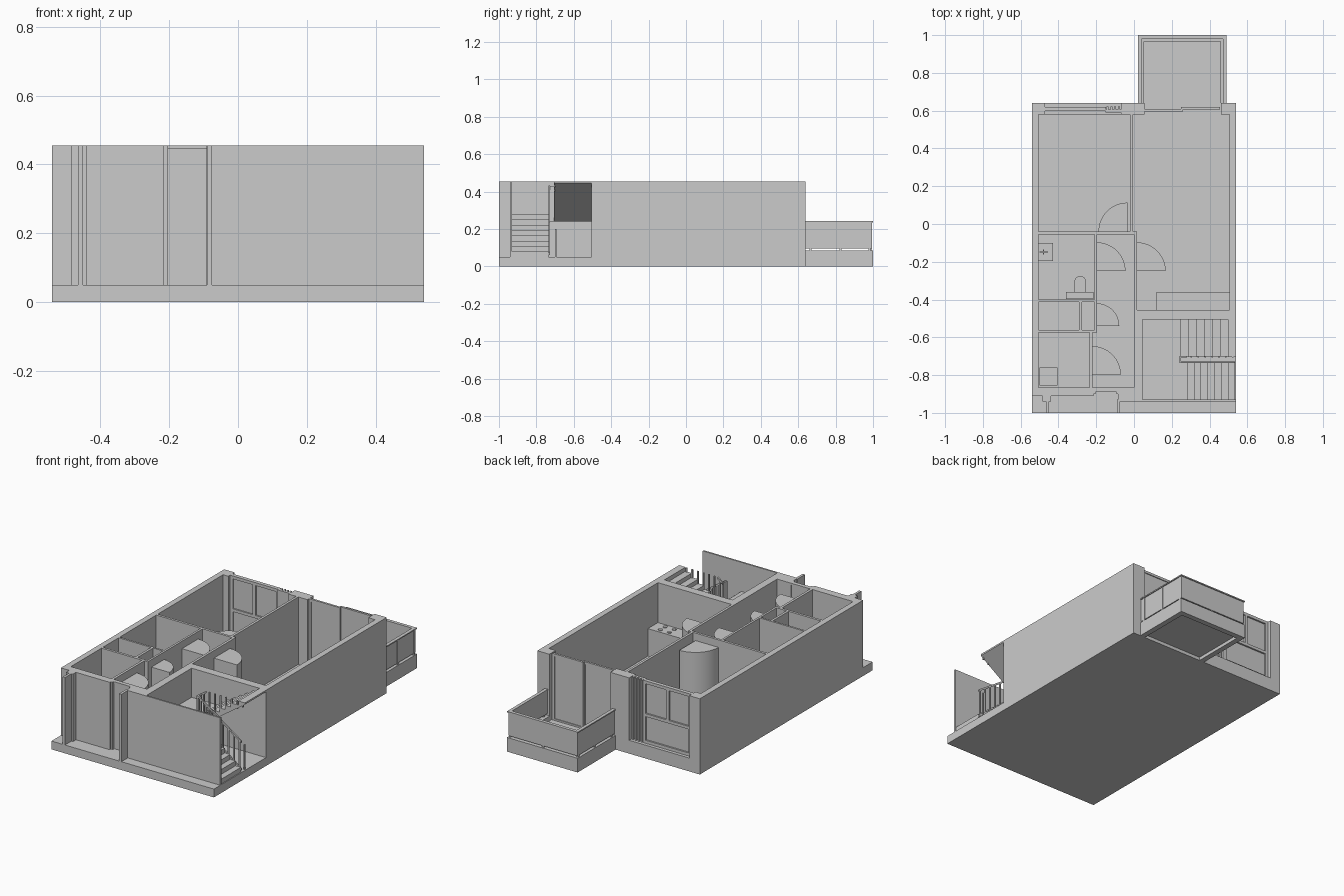
import bpy, bmesh, math
from mathutils import Vector

if "Cube" in bpy.data.objects:
    bpy.data.objects.remove(bpy.data.objects["Cube"])


def prism(name, pts, axis, a, b):
    """Extrude a 2D outline along an axis ('x': yz, 'y': xz, 'z': xy)."""
    def to3(p, d):
        return {'x': (d, p[0], p[1]), 'y': (p[0], d, p[1]), 'z': (p[0], p[1], d)}[axis]
    bm = bmesh.new()
    lo = [bm.verts.new(to3(p, a)) for p in pts]
    hi = [bm.verts.new(to3(p, b)) for p in pts]
    bm.faces.new(lo)
    bm.faces.new(hi[::-1])
    n = len(pts)
    for i in range(n):
        j = (i + 1) % n
        bm.faces.new((lo[i], hi[i], hi[j], lo[j]))
    bmesh.ops.recalc_face_normals(bm, faces=bm.faces)
    me = bpy.data.meshes.new(name)
    bm.to_mesh(me)
    bm.free()
    ob = bpy.data.objects.new(name, me)
    bpy.context.collection.objects.link(ob)
    return ob


def box(name, x0, x1, y0, y1, z0, z1):
    return prism(name, [(x0, y0), (x1, y0), (x1, y1), (x0, y1)], 'z', z0, z1)


F, H = 0.05, 0.455   # floor level, wall top


def wall(name, x0, x1, y0, y1, z0=F, z1=H):
    return box(name, x0, x1, y0, y1, z0, z1)


# Floor slab
box("floor_slab", -.54, .54, -1, .64, 0, F)

# Outer walls
wall("left_wall", -.54, -.505, -.91, .64)
wall("right_wall", .505, .54, -.505, .64)
wall("back_left_pier", -.505, -.47, .58, .64)
wall("back_middle_pier", -.07, .055, .58, .64)
wall("back_right_pier", .46, .505, .58, .64)
wall("front_left_wall", -.505, -.215, -.91, -.865)
wall("front_entry_pier", -.085, 0, -.93, -.865)
wall("front_stair_wall", -.075, .54, -.94, -.93)

# Front fins and entrance door
wall("left_fin_base", -.485, -.44, -.94, -.91)
wall("left_fin", -.465, -.45, -1, -.94)
wall("right_fin", -.09, -.075, -1, -.93)
box("entrance_door", -.205, -.09, -.885, -.87, F, .445)
for n, x in (("left", -.215), ("right", -.092)):
    wall("door_jamb_" + n, x, x + .012, -.90, -.865)
wall("door_head", -.215, -.08, -.89, -.865, .445, H)

# Interior partitions
wall("stair_left_wall", 0, .045, -.93, -.455)
wall("stair_back_wall", .045, .505, -.505, -.455)
wall("living_partition", -.02, -.005, -.045, .58)
wall("corridor_partition", 0, .015, -.455, -.04)
wall("bedroom_partition", -.505, .015, -.055, -.04)
wall("bath_partition", -.21, -.197, -.575, -.055)
wall("bath_closet_partition", -.505, -.21, -.412, -.4)
wall("closet_divider", -.29, -.275, -.56, -.412)
wall("closet_front_partition", -.505, -.21, -.575, -.56)
wall("storage_partition", -.235, -.22, -.865, -.575)

# Door swing volumes (quarter cylinders)
for n, cx, cy, r, side in (("bedroom", -.035, -.04, .153, 1), ("bath", -.198, -.25, .153, 0),
                           ("living", .015, -.25, .153, 0), ("closet", -.198, -.54, .12, 0),
                           ("storage", -.22, -.797, .15, 0)):
    arc = [(cx + r * math.cos(t), cy + r * math.sin(t))
           for t in [(side + i / 16) * math.pi / 2 for i in range(17)]]
    ob = prism(n + "_door_swing", [(cx, cy)] + arc, 'z', F, .41)
    for p in ob.data.polygons:
        p.use_smooth = abs(p.normal.z) < .5 and p.area < .01

# Bedroom window: sill, glass and frame
box("window_sill", -.47, -.07, .58, .64, F, .08)
box("window_glass", -.465, -.15, .605, .61, .08, .445)
for i, (x, z0) in enumerate(((-.47, .08), (-.32, .25), (-.165, .08))):
    box(f"window_mullion_{i}", x, x + .018, .597, .62, z0, H)
for i, z in enumerate((.08, .24, .437)):
    box(f"window_rail_{i}", -.47, -.15, .597, .62, z, z + .018)
box("window_side_panel", -.15, -.07, .59, .605, .08, H)
for i in range(4):
    box(f"window_rib_{i}", -.145 + i * .02, -.135 + i * .02, .605, .622, .08, H)

# Balcony glass doors
for i, (x, y) in enumerate(((.055, .595), (.25, .607))):
    box(f"balcony_door_glass_{i}", x + .01, x + .2, y + .002, y + .008, F, H - .01)
    for k, xx in enumerate((x, x + .19)):
        box(f"balcony_door_stile_{i}_{k}", xx, xx + .015, y, y + .013, F, H)
    for k, z in enumerate((F, H - .015)):
        box(f"balcony_door_rail_{i}_{k}", x, x + .205, y, y + .013, z, z + .015)


# Balcony
def u_ring(name, inset, t, z0, z1):
    a, b, c = .02 + inset, .49 - inset, 1 - inset
    return prism(name, [(a, .64), (a, c), (b, c), (b, .64), (b - t, .64), (b - t, c - t),
                        (a + t, c - t), (a + t, .64)], 'z', z0, z1)


box("balcony_floor", .05, .46, .62, .975, .02, .055)
u_ring("balcony_curb", 0, .033, 0, .085)
u_ring("balcony_panel", .006, .01, .095, .235)
u_ring("balcony_cap", 0, .02, .235, .242)
for i, (x, y) in enumerate(((.026, .66), (.026, .82), (.026, .975), (.25, .98),
                            (.474, .66), (.474, .82), (.474, .975))):
    box(f"balcony_post_{i}", x, x + .012, y, y + .012, .08, .235)


# Stairs: stepped profiles with a sloped underside
def steps(x0, dx, n, z0, dz):
    pts = []
    for i in range(n):
        pts += [(x0 + i * dx, z0 + i * dz), (x0 + i * dx, z0 + (i + 1) * dz)]
    return pts


L = .28
dz1, dx1 = (L - F) / 8, -.036
prism("lower_flight", steps(.535, dx1, 8, F, dz1) + [(.245, L), (.245, .24), (.49, F)],
      'y', -.93, -.735)
dz2, dx2 = (H - L) / 7, .042
prism("upper_flight", steps(.245, dx2, 7, L, dz2) + [(.54, H), (.54, .445), (.245, .24)],
      'y', -.705, -.505)
box("stair_landing", .045, .246, -.93, -.505, .24, L)


# Stair railings
def bar(name, x0, z0, x1, z1, y):
    prism(name, [(x0, z0), (x1, z1), (x1, z1 + .012), (x0, z0 + .012)], 'y', y - .004, y + .004)


bar("lower_handrail", .25, .42, .535, .225, -.732)
bar("lower_string", .25, .27, .535, .06, -.732)
bar("upper_handrail", .245, .42, .28, .443, -.702)
for i in range(8):
    x = .265 + i * .037
    t = (x - .25) / .285
    box(f"lower_spindle_{i}", x - .004, x + .004, -.736, -.728, .27 - .21 * t, .425 - .195 * t)
    box(f"upper_spindle_{i}", x - .004, x + .004, -.706, -.698,
        L + .15 * t, min(H, .43 + .18 * t))
box("newel_post", .527, .535, -.70, -.692, F, .2)
box("rail_return", .24, .25, -.735, -.7, .27, .43)

# Kitchen counter with basin and hob
box("kitchen_counter", .12, .505, -.455, -.36, F, .215)
for n, a in (("left", .17), ("right", .242)):
    box("basin_rim_" + n, a, a + .008, -.44, -.375, .215, .222)
for n, a in (("front", -.44), ("back", -.383)):
    box("basin_rim_" + n, .178, .242, a, a + .008, .215, .222)
for i in range(4):
    x, y = .38 + (i % 2) * .06, -.43 + (i // 2) * .045
    prism(f"hob_ring_{i}", [(x + .012 * math.cos(k * math.pi / 6), y + .012 * math.sin(k * math.pi / 6))
                            for k in range(12)], 'z', .215, .22)

# Bathroom fittings and storage appliance
box("toilet_tank", -.36, -.215, -.398, -.36, F, .19)
bowl = [(-.285 + .03 * math.cos(k * math.pi / 12), -.305 + .03 * math.sin(k * math.pi / 12))
        for k in range(13)]
prism("toilet_bowl", bowl + [(-.315, -.36), (-.255, -.36)], 'z', F, .12)
box("washbasin", -.505, -.43, -.195, -.1, .15, .2)
box("washbasin_tap", -.5, -.455, -.151, -.145, .2, .215)
box("washbasin_handle", -.482, -.476, -.162, -.134, .2, .21)
box("storage_appliance", -.5, -.405, -.855, -.76, F, .19)
